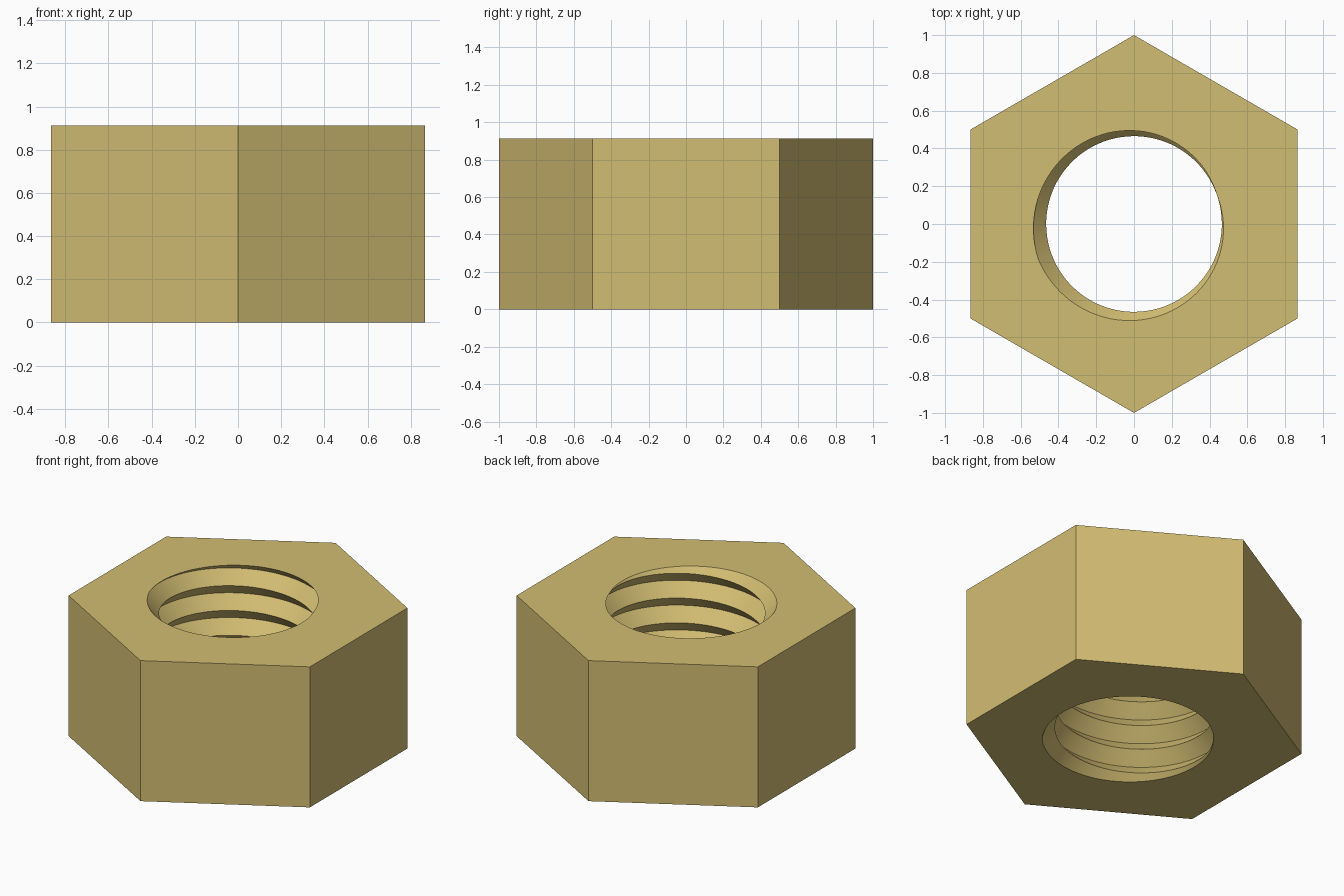
import bpy
import bmesh
from math import cos, sin, tau, radians

cube = bpy.data.objects.get("Cube")
if cube:
    bpy.data.objects.remove(cube, do_unlink=True)

HEIGHT = 0.912
CREST_R, ROOT_R = 0.465, 0.54
SEGMENTS = 96                         # steps in one turn of thread
START = radians(140)                  # crest direction at the base
PITCH = HEIGHT / (5 + 2 / 3)

brass = bpy.data.materials.new("brass")
brass.use_nodes = True
colour = (0.65, 0.51, 0.17, 1)
brass.diffuse_color = colour
brass.node_tree.nodes["Principled BSDF"].inputs["Base Color"].default_value = colour

bm = bmesh.new()


def helix(radius, lift):
    """Right-handed helix running past both ends of the nut."""
    points = []
    for i in range(-2 * SEGMENTS, 8 * SEGMENTS + 1):
        turn = i / SEGMENTS
        a = START + turn * tau
        points.append(bm.verts.new((radius * cos(a), radius * sin(a), turn * PITCH + lift)))
    return points


# Internal V thread: lower and upper flanks between crest and root helices
crest = helix(CREST_R, 0)
root = helix(ROOT_R, PITCH / 2)
for i in range(len(crest) - 1):
    bm.faces.new((crest[i], crest[i + 1], root[i + 1], root[i]))
    j = i + SEGMENTS
    if j + 1 < len(crest):
        bm.faces.new((root[i], root[i + 1], crest[j + 1], crest[j]))

# Trim the thread flush with the base and the top
for z, direction in ((0, -1), (HEIGHT, 1)):
    bmesh.ops.bisect_plane(bm, geom=bm.verts[:] + bm.edges[:] + bm.faces[:], dist=1e-6,
                           plane_co=(0, 0, z), plane_no=(0, 0, direction), clear_outer=True)
bmesh.ops.remove_doubles(bm, verts=bm.verts[:], dist=1e-5)

# Hexagonal end faces around the hole
rings = []
for z, direction in ((0, -1), (HEIGHT, 1)):
    rim = [e for e in bm.edges if e.is_boundary
           and all(abs(v.co.z - z) < 1e-4 for v in e.verts)]
    ring = [bm.verts.new((cos(radians(30 + 60 * k)), sin(radians(30 + 60 * k)), z))
            for k in range(6)]
    rim += [bm.edges.new((ring[k], ring[(k + 1) % 6])) for k in range(6)]
    bmesh.ops.triangle_fill(bm, edges=rim, use_beauty=True, normal=(0, 0, direction))
    rings.append(ring)

# Six flat sides
low, high = rings
for k in range(6):
    n = (k + 1) % 6
    bm.faces.new((low[k], low[n], high[n], high[k]))

bmesh.ops.recalc_face_normals(bm, faces=bm.faces[:])
mesh = bpy.data.meshes.new("hex_nut")
bm.to_mesh(mesh)
bm.free()
mesh.materials.append(brass)
nut = bpy.data.objects.new("hex_nut", mesh)
bpy.context.collection.objects.link(nut)

bpy.ops.object.select_all(action="DESELECT")
nut.select_set(True)
bpy.context.view_layer.objects.active = nut
bpy.ops.object.shade_smooth_by_angle(angle=radians(30))
